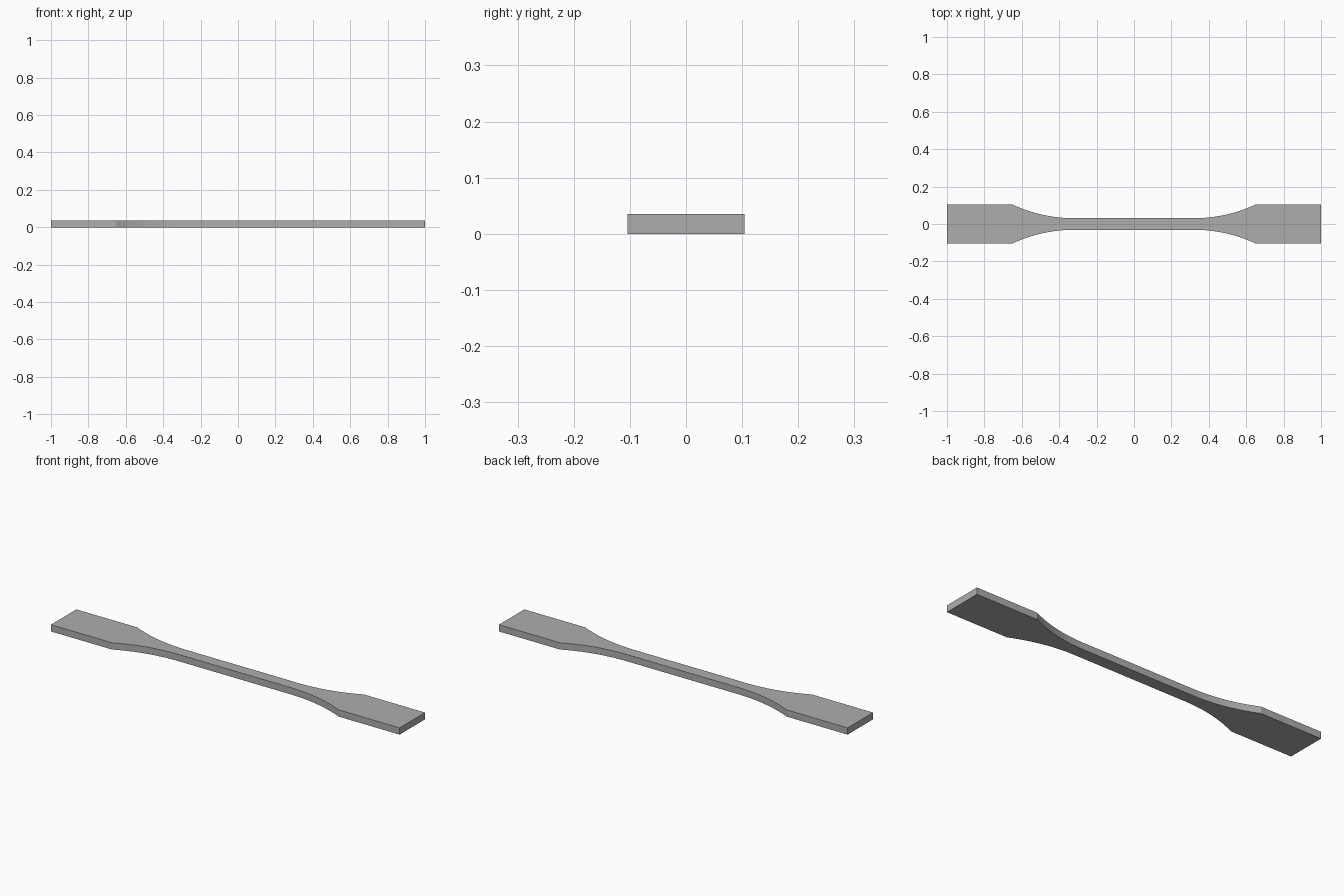
import bpy, bmesh, math

cube = bpy.data.objects.get("Cube")
if cube:
    bpy.data.objects.remove(cube)

LENGTH, THICK = 2.0, 0.035
GRIP_HALF, NECK_HALF = 0.104, 0.031
ARC_START, ARC_END, STEPS = 0.32, 0.65, 24

grey = bpy.data.materials.new("plain_grey")
grey.use_nodes = True
colour = (0.42, 0.42, 0.42, 1)
grey.diffuse_color = colour
grey.node_tree.nodes["Principled BSDF"].inputs["Base Color"].default_value = colour

# One quarter of the outline: fillet arc tangent to the neck, then the wide grip
run, rise = ARC_END - ARC_START, GRIP_HALF - NECK_HALF
radius = (run ** 2 + rise ** 2) / (2 * rise)
sweep = math.asin(run / radius)
quarter = []
for i in range(STEPS + 1):
    a = sweep * i / STEPS
    quarter.append((ARC_START + radius * math.sin(a),
                    NECK_HALF + radius * (1 - math.cos(a))))
quarter.append((LENGTH / 2, GRIP_HALF))

# Mirror the quarter into a closed counter-clockwise outline
right = [(x, -y) for x, y in quarter] + quarter[::-1]
outline = right + [(-x, -y) for x, y in right]

# Extrude the outline into the flat test bar
bm = bmesh.new()
base = bm.faces.new([bm.verts.new((x, y, 0)) for x, y in outline])
top = bmesh.ops.extrude_face_region(bm, geom=[base], use_keep_orig=True)
bmesh.ops.translate(bm, vec=(0, 0, THICK),
                    verts=[v for v in top["geom"] if isinstance(v, bmesh.types.BMVert)])
bmesh.ops.recalc_face_normals(bm, faces=bm.faces)
mesh = bpy.data.meshes.new("test_bar")
bm.to_mesh(mesh)
bm.free()
mesh.materials.append(grey)

bar = bpy.data.objects.new("test_bar", mesh)
bpy.context.collection.objects.link(bar)
bpy.ops.object.select_all(action="DESELECT")
bar.select_set(True)
bpy.context.view_layer.objects.active = bar
bpy.ops.object.shade_smooth_by_angle(angle=math.radians(15))
